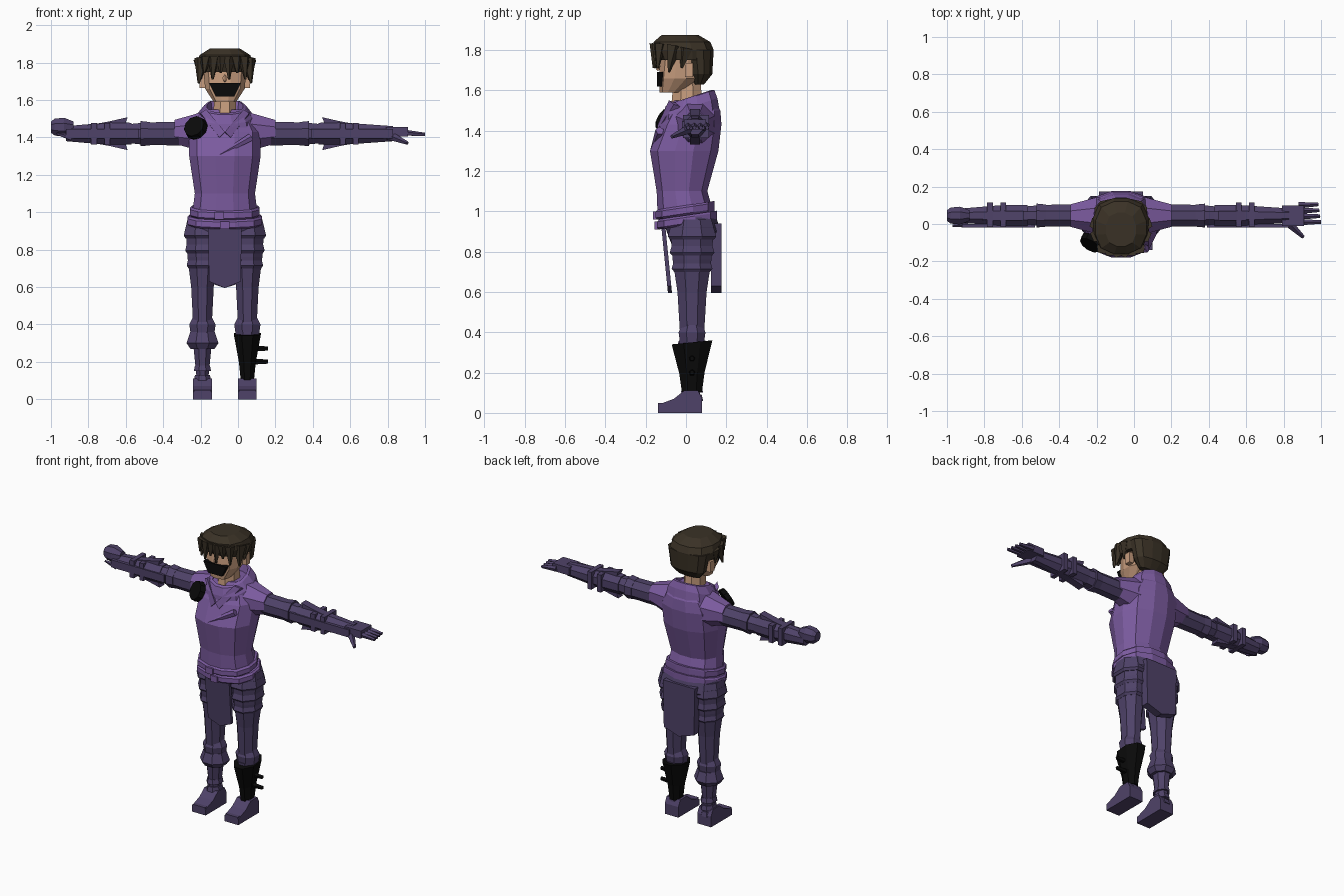
import bpy, bmesh, math
from mathutils import Vector

cube = bpy.data.objects.get("Cube")
if cube:
    bpy.data.objects.remove(cube, do_unlink=True)

SIDES = (-1, 1)
BODY = Vector((-.07, 0, 0))  # body centre line
LEG = (.12, .03)             # x, y of a leg axis
ARM = (.045, 1.42)           # y, z of an arm axis


def material(name, red, green, blue):
    mat = bpy.data.materials.new(name)
    mat.use_nodes = True
    mat.diffuse_color = (red, green, blue, 1)
    shader = next(node for node in mat.node_tree.nodes if node.type == "BSDF_PRINCIPLED")
    shader.inputs["Base Color"].default_value = mat.diffuse_color
    return mat


skin = material("skin", .58, .34, .21)
hair = material("dark brown hair", .042, .031, .019)
cloth = material("purple cloth", .2, .105, .35)
leather = material("dark violet leather", .078, .055, .14)
black = material("black", .003, .003, .003)


def finish(name, mat, bm):
    bmesh.ops.translate(bm, verts=bm.verts, vec=BODY)
    bmesh.ops.recalc_face_normals(bm, faces=bm.faces)
    mesh = bpy.data.meshes.new(name)
    bm.to_mesh(mesh)
    bm.free()
    mesh.materials.append(mat)
    bpy.context.collection.objects.link(bpy.data.objects.new(name, mesh))


def skin_loops(name, mat, loops):
    """Join matching point loops with quads and cap both ends."""
    bm = bmesh.new()
    loops = [[bm.verts.new(point) for point in loop] for loop in loops]
    for low, high in zip(loops, loops[1:]):
        for i in range(len(low)):
            bm.faces.new((low[i - 1], low[i], high[i], high[i - 1]))
    bm.faces.new(loops[0])
    bm.faces.new(loops[-1])
    finish(name, mat, bm)


def oval(count, half_a, half_b, power=2.6):
    """Squarish ring of offsets whose flat sides touch the given half sizes."""
    flat = math.sqrt(math.cos(math.pi / count))
    for i in range(count):
        angle = math.tau * (i + .5) / count
        c, s = math.cos(angle), math.sin(angle)
        k = (abs(c) ** power + abs(s) ** power) ** (-1 / power) / flat
        yield half_a * k * c, half_b * k * s


def trunk(name, mat, rings, count=12, tilt=0):
    """Upright loft on the centre line; rings are (z, half width, front y, back y)."""
    loops = []
    for z, half, front, back in rings:
        mid = (front + back) / 2
        loops.append([(a, mid + b, z + tilt * (mid + b))
                      for a, b in oval(count, half, (back - front) / 2)])
    skin_loops(name, mat, loops)


def leg_part(name, mat, side, rings, depth=1.2, tilt=0):
    """Loft round a leg axis; rings are (z, radius)."""
    x, y = LEG
    skin_loops(name, mat, [[(side * (x + a), y + b, z + tilt * b) for a, b in oval(8, r, r * depth)]
                           for z, r in rings])


def arm_part(name, mat, side, rings, lift=0):
    """Loft round an arm axis; rings are (x, radius)."""
    y, z = ARM
    skin_loops(name, mat, [[(side * x, y + a, z + lift + b) for a, b in oval(8, r * .95, r)]
                           for x, r in rings])


def plate(name, mat, outline, depth):
    """Extrude an outline along a depth vector."""
    skin_loops(name, mat, [outline, [Vector(point) + Vector(depth) for point in outline]])


def box(name, mat, centre, size):
    bm = bmesh.new()
    bmesh.ops.create_cube(bm, size=1)
    bmesh.ops.scale(bm, verts=bm.verts, vec=size)
    bmesh.ops.translate(bm, verts=bm.verts, vec=centre)
    finish(name, mat, bm)


def spike(name, mat, base, tip, radius, end=.006, sides=5):
    """Tapered lock, finger or spur between two points."""
    base, tip = Vector(base), Vector(tip)
    bm = bmesh.new()
    bmesh.ops.create_cone(bm, cap_ends=True, segments=sides, radius1=radius, radius2=end,
                          depth=(tip - base).length)
    bm.transform((tip - base).to_track_quat("Z", "Y").to_matrix().to_4x4())
    bmesh.ops.translate(bm, verts=bm.verts, vec=(base + tip) / 2)
    finish(name, mat, bm)


# Head and neck
trunk("neck", skin, [(1.45, .065, -.08, .09), (1.66, .055, -.06, .07)], count=8)
trunk("head", skin, [(1.59, .06, -.13, -.02), (1.66, .105, -.135, .08), (1.82, .12, -.12, .1)])
spike("nose", skin, (0, -.11, 1.73), (0, -.145, 1.7), .02)
for side in SIDES:
    box("ear", skin, (side * .12, .015, 1.7), (.03, .04, .07))
mask = [(x * side, -.143, z) for side, points in ((1, ((.05, 1.62), (.085, 1.69))),
                                                  (-1, ((.085, 1.69), (.05, 1.62))))
        for x, z in points]
plate("mouth_mask", black, mask, (0, .03, 0))

# Hair: crown, nape and hanging locks
trunk("hair_crown", hair, [(1.75, .14, -.135, .13), (1.8, .15, -.155, .137),
                           (1.84, .135, -.16, .12), (1.875, .08, -.12, .06)])
trunk("hair_nape", hair, [(1.63, .08, .04, .09), (1.68, .12, .02, .13), (1.8, .14, 0, .137)])
for i in range(-2, 4):
    x = .04 * i - .02
    y = 2 * x * x - .15
    drop = .11 if i % 2 else .075
    spike("hair_lock", hair, (x, y, 1.83), (x * 1.1, y - .01, 1.82 - drop), .032)
for side in SIDES:
    spike("side_lock", hair, (side * .125, -.06, 1.82), (side * .14, -.085, 1.69), .04)
    spike("temple_lock", hair, (side * .13, 0, 1.81), (side * .13, -.02, 1.71), .04)

# Tunic, cowl and folds
trunk("tunic", cloth, [(.98, .175, -.14, .14), (1.1, .16, -.145, .105), (1.3, .19, -.178, .16),
                       (1.43, .19, -.125, .175), (1.5, .15, -.085, .17), (1.55, .1, -.06, .14)])
trunk("cowl", cloth, [(1.45, .16, -.12, .165), (1.51, .145, -.115, .155), (1.555, .11, -.1, .14),
                      (1.56, .095, -.085, .125), (1.5, .085, -.07, .11)], tilt=.33)
for side in SIDES:
    fold = [(.13, -.06, 1.53), (.1, -.085, 1.55), (0, -.14, 1.43), (.03, -.145, 1.4)]
    plate("collar_fold", cloth, [(side * x, y, z) for x, y, z in fold], (0, .03, -.01))
spike("chest_fold", cloth, (.14, -.13, 1.4), (-.04, -.172, 1.3), .022)

# Belts with buckles
for name, z, half, front, buckle in (("upper", 1, .185, -.15, -.03), ("lower", .95, .198, -.143, 0)):
    slim = half - .01
    back = half - .045
    trunk(name + "_belt", cloth, [(z - .02, slim, front + .01, back), (z - .01, half, front, back),
                                  (z + .02, half, front, back), (z + .03, slim, front + .01, back)],
          tilt=.15)
    box(name + "_buckle", cloth, (buckle, front, z - .02), (.05, .025, .04))

# Hips and hanging flaps
trunk("hips", leather, [(.78, .1, -.05, .11), (.9, .2, -.095, .17), (.97, .195, -.12, .15)])
flap = [(-.09, .94), (.09, .94), (.085, .63), (0, .595), (-.085, .63)]
plate("front_flap", leather, [(x, -.09 - (z - .6) / 10, z) for x, z in flap], (0, .02, 0))
plate("back_flap", leather, [(x * 1.3, .175, z) for x, z in flap], (0, -.05, 0))

# Legs
for side in SIDES:
    leg_part("thigh", leather, side, [(.4, .05), (.6, .06), (.76, .08), (.92, .09)])
    for tier in range(3):  # overlapping hip guards flare at the lower edge
        low, radius = .86 - .08 * tier, .1 - .008 * tier
        leg_part("hip_guard", leather, side,
                 [(low, radius - .01), (low + .015, radius), (low + .1, radius - .02)])
    leg_part("knee_cuff", leather, side, [(.33, .06), (.4, .07), (.44, .05)], depth=.95)
    leg_part("shin", leather, side, [(.05, .035), (.12, .032), (.25, .045), (.36, .055)])
    foot = [(-.14, 0), (.08, 0), (.08, .07), (.06, .11), (-.01, .11), (-.06, .07), (-.14, .04)]
    plate("foot", leather, [(side * LEG[0] - .05, y, z) for y, z in foot], (.1, 0, 0))
    box("toe_cap", leather, (side * LEG[0], -.1, .025), (.09, .08, .05))

# Right boot trim
leg_part("boot_flare", leather, -1, [(.27, .065), (.3, .085), (.36, .065)], depth=1)
for z in (.06, .1, .15):
    leg_part("ankle_band", leather, -1, [(z, .046), (z + .03, .04)])

# Left black greave with spurs
leg_part("greave", black, 1, [(.1, .035), (.2, .045), (.35, .072)], depth=1.4, tilt=.1)
for z in (.2, .27):
    spike("greave_spur", black, (LEG[0], LEG[1], z), (.23, LEG[1], z), .02, end=.012)

# Arms
for side in SIDES:
    wrist = .9 if side > 0 else .85
    arm_part("sleeve", cloth, side, [(.06, .115), (.14, .1), (.21, .08), (.27, .063)], lift=.01)
    arm_part("upper_arm", leather, side, [(.24, .063), (.42, .06), (.52, .05)])
    arm_part("elbow_band", leather, side, [(.4, .062), (.45, .067)])
    arm_part("forearm", leather, side, [(.5, .058), (.62, .06), (wrist, .04)])
    # Swept blades, front guard and straps of the bracer
    for name, way in (("upper_blade", 1), ("lower_blade", -1)):
        blade = [(.46, .03), (.53, .06), (.52, .088), (.62, .065), (.82, .03)]
        plate(name, leather, [(side * x, .02, ARM[1] + way * rise) for x, rise in blade], (0, .05, 0))
    box("bracer_guard", leather, (side * (wrist + .46) / 2, -.01, ARM[1]), (wrist - .46, .02, .05))
    for x in (.63, .7):
        box("bracer_strap", leather, (side * x, .05, ARM[1]), (.03, .13, .115))

# Right hand, held flat with closed fingers
arm_part("right_hand", leather, -1, [(.81, .03), (.86, .05), (.91, .045), (.93, .03)], lift=.035)
spike("right_thumb", leather, (-.82, 0, 1.4), (-.9, -.01, 1.42), .02)

# Left hand, spread open
box("left_palm", leather, (.92, ARM[0], 1.43), (.12, .11, .05))
for i in range(4):
    y = .01 + .03 * i
    spike("left_finger", leather, (.95, y, 1.425), (1.07 - .005 * i, y * 1.05, 1.415), .018, end=.01)
spike("left_thumb", leather, (.88, .02, 1.41), (.975, -.07, 1.37), .026, end=.01)

# Shoulder disc
normal = Vector((-.45, -.75, .45)).normalized()
centre = Vector((-.16, -.105, 1.455))
spike("shoulder_disc", black, centre - normal * .02, centre + normal * .012, .066, end=.06, sides=10)
